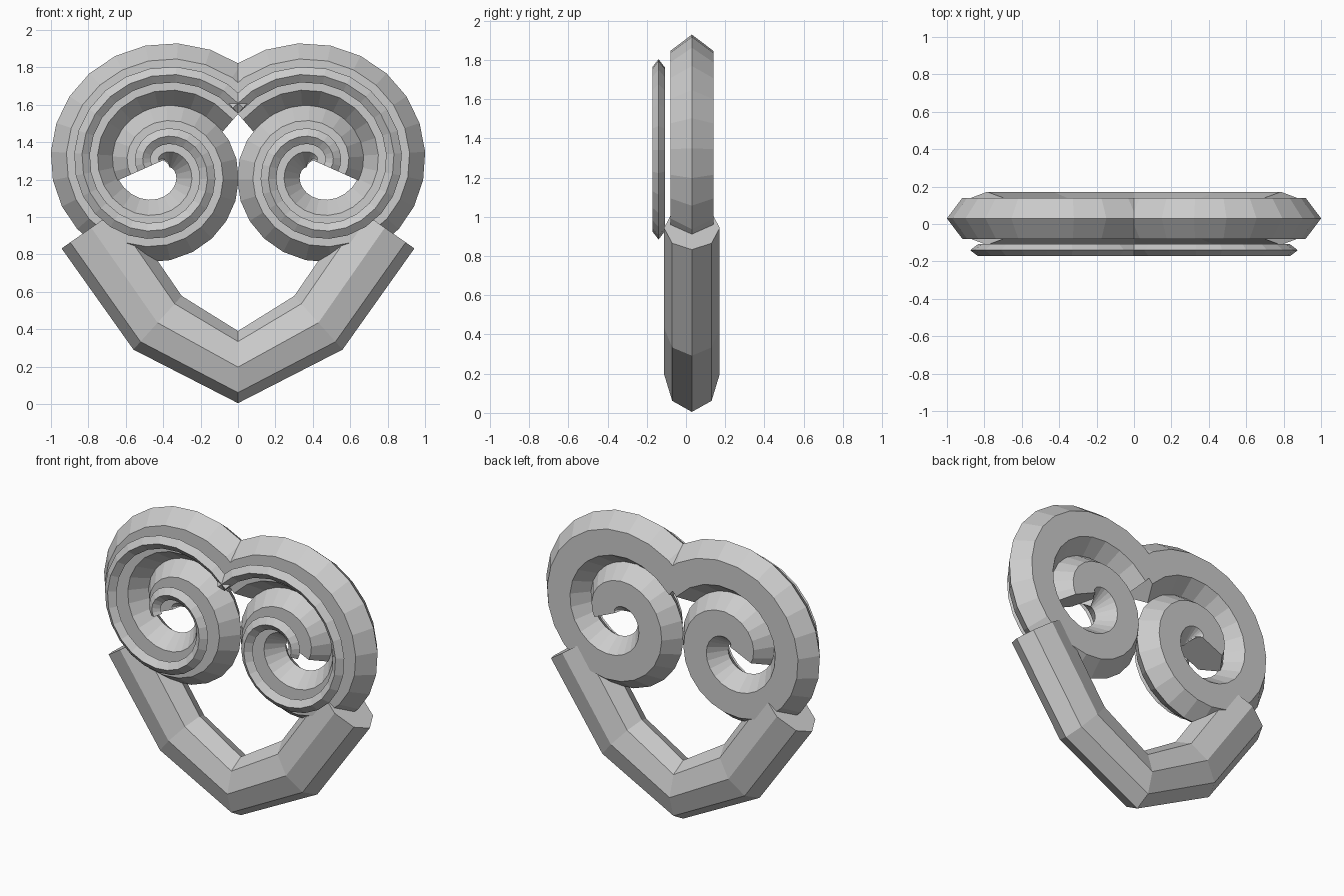
import bpy
import bmesh
from math import sin, cos, tau
from mathutils import Vector

cube = bpy.data.objects.get("Cube")
if cube:
    bpy.data.objects.remove(cube, do_unlink=True)

# One plain grey for everything
grey = bpy.data.materials.new("plain_grey")
grey.use_nodes = True
GREY = (0.6, 0.6, 0.6, 1)
grey.diffuse_color = GREY
grey.node_tree.nodes["Principled BSDF"].inputs["Base Color"].default_value = GREY


def sweep(name, path, sides, half_width, half_depth, y, mirror=False):
    """Sweep a flattened polygon along a path in the xz plane, with capped ends."""
    bm = bmesh.new()
    pts = [Vector(p) for p in path]
    dirs = [(b - a).normalized() for a, b in zip(pts, pts[1:])]
    rings = []
    for i, p in enumerate(pts):
        t = (dirs[max(i - 1, 0)] + dirs[min(i, len(dirs) - 1)]).normalized()
        n = Vector((-t.y, t.x))
        ring = []
        for k in range(sides):
            a = tau * k / sides
            q = p + n * half_width * cos(a)
            ring.append(bm.verts.new((q.x, y + half_depth * sin(a), q.y)))
        rings.append(ring)
    for r, s in zip(rings, rings[1:]):
        for k in range(sides):
            j = (k + 1) % sides
            bm.faces.new((r[k], r[j], s[j], s[k]))
    bm.faces.new(rings[0])
    bm.faces.new(rings[-1])
    bmesh.ops.recalc_face_normals(bm, faces=bm.faces)
    mesh = bpy.data.meshes.new(name)
    bm.to_mesh(mesh)
    bm.free()
    mesh.materials.append(grey)
    obj = bpy.data.objects.new(name, mesh)
    bpy.context.collection.objects.link(obj)
    if mirror:
        mod = obj.modifiers.new("mirror", "MIRROR")
        mod.use_mirror_merge = False
    return obj


# Spiral centre line: constant pitch, winding clockwise inward from the middle
CENTRE = Vector((0.416, 1.261))
PITCH, TOP_RADIUS = 0.335, 0.499
START, END, STEPS = -0.15, 1.25, 34
spiral = []
for i in range(STEPS + 1):
    turn = START + (END - START) * i / STEPS
    radius = TOP_RADIUS - PITCH * turn
    spiral.append(CENTRE + radius * Vector((sin(tau * turn), cos(tau * turn))))

# Thick scrolls and the thin raised trim in front of them
sweep("scrolls", spiral, 6, 0.167, 0.127, 0.03, mirror=True)
sweep("scroll_trim", spiral, 4, 0.042, 0.032, -0.14, mirror=True)

# Angular lower band joining the two scrolls
half = [(0.785, 0.943), (0.43, 0.435)]
band = [(-x, z) for x, z in half] + [(0, 0.198)] + half[::-1]
sweep("lower_band", band, 8, 0.193, 0.142, 0.03)
